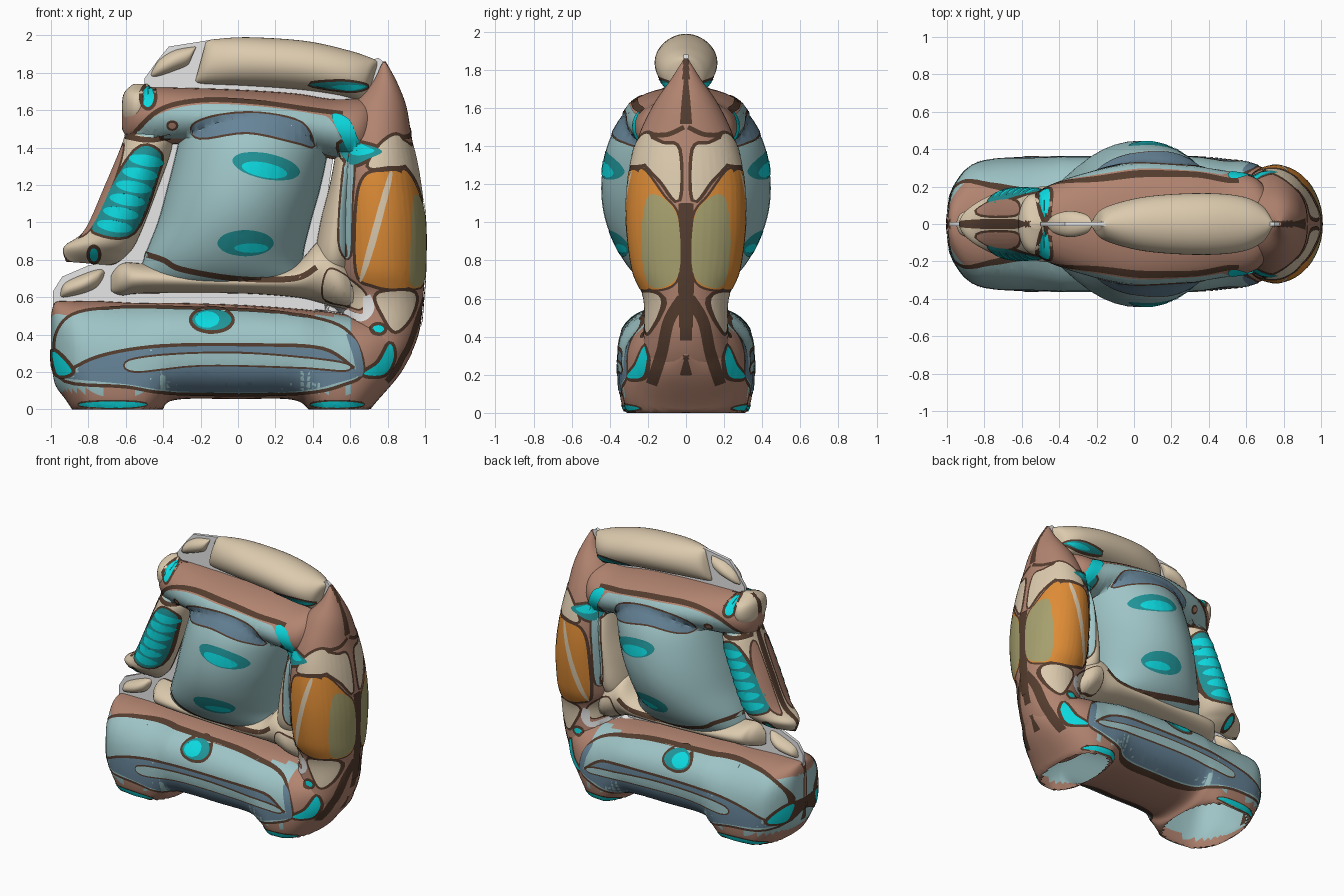
import bpy, bmesh, math
from mathutils import Vector
from mathutils.bvhtree import BVHTree

if "Cube" in bpy.data.objects:
    bpy.data.objects.remove(bpy.data.objects["Cube"])


def material(name, *rgb):
    linear = [((c / 255 + 0.055) / 1.055) ** 2.4 for c in rgb] + [1]
    mat = bpy.data.materials.new(name)
    mat.use_nodes = True
    mat.diffuse_color = linear
    mat.node_tree.nodes["Principled BSDF"].inputs["Base Color"].default_value = linear
    return mat


brown = material("clay brown", 178, 132, 112)
dark = material("dark brown", 84, 60, 46)
blue = material("pale blue", 158, 196, 198)
slate = material("slate blue", 102, 132, 152)
cyan = material("cyan", 12, 218, 224)
teal = material("teal", 32, 148, 152)
beige = material("beige", 220, 202, 174)
orange = material("orange", 222, 140, 54)
olive = material("olive", 166, 160, 110)
white = material("white", 255, 255, 255)
made, bodies = [], []


def spline(keys, steps, closed=False):
    """Catmull-Rom curve through tuples of any length."""
    n, out = len(keys), []
    pick = (lambda i: keys[i % n]) if closed else (lambda i: keys[min(max(i, 0), n - 1)])
    for i in range(n if closed else n - 1):
        quad = [pick(i + k) for k in (-1, 0, 1, 2)]
        for s in range(steps):
            t = s / steps
            out.append([b + t * ((c - a) + t * ((2 * a - 5 * b + 4 * c - d) + t * (3 * b - a - 3 * c + d))) / 2
                        for a, b, c, d in zip(*quad)])
    return out if closed else out + [list(keys[-1])]


def finish(bm, name, mats):
    mesh = bpy.data.meshes.new(name)
    bm.to_mesh(mesh)
    bm.free()
    for mat in mats:
        mesh.materials.append(mat)
    obj = bpy.data.objects.new(name, mesh)
    bpy.context.collection.objects.link(obj)
    made.append(obj)
    return obj


def tube(name, mat, stations, power=2.0, seam=None, second=None, rule=lambda p: False):
    """Loft rounded sections, open where they reach the floor.
    A station is two xz end points and a half depth; rule picks the faces of the second colour."""
    bm, sides, rings = bmesh.new(), 44, []
    for x1, z1, x2, z2, depth in spline(stations, 8):
        ring = []
        for k in range(sides):
            a = math.tau * k / sides
            c, s = [math.copysign(abs(f(a)) ** (2 / power), f(a)) for f in (math.cos, math.sin)]
            u = (1 + c) / 2
            ring.append(bm.verts.new((x1 + (x2 - x1) * u, max(depth, 0.004) * s,
                                      max(0, z1 + (z2 - z1) * u))))
        rings.append(ring)
    for r, q in zip(rings, rings[1:]):
        for k in range(sides):
            j = (k + 1) % sides
            face = bm.faces.new((r[k], r[j], q[j], q[k]))
            middle = face.calc_center_median()
            if seam and abs(middle.y) < 0.016 and middle.z > 0.1:
                face.material_index = 1
            elif rule(middle):
                face.material_index = 2
    for r in (rings[0], rings[-1]):
        bm.faces.new(r)
    bmesh.ops.recalc_face_normals(bm, faces=bm.faces)
    ground = [f for f in bm.faces if all(v.co.z < 0.0001 for v in f.verts)]
    bmesh.ops.delete(bm, geom=ground, context="FACES")
    bodies.append(finish(bm, name, [mat, seam or mat, second or mat]))


def along_x(rows):
    return [(x, lo, x, hi, d) for x, lo, hi, d in rows]


def along_z(rows):
    return [(lo, z, hi, z, d) for z, lo, hi, d in rows]


# ---- Main volumes; the base dips to the floor at its two hollow feet ----
tube("base", brown, along_x([(-1, .28, .5, .01), (-.98, .14, .57, .15), (-.92, .05, .58, .26), (-.85, -.05, .58, .32),
     (-.74, -.16, .58, .345), (-.55, -.16, .57, .355), (-.42, -.03, .57, .355), (-.34, .05, .57, .355),
     (0, .055, .56, .355), (.3, .05, .54, .355), (.4, -.03, .53, .35), (.5, -.14, .52, .34), (.62, -.1, .5, .325),
     (.74, .04, .48, .27), (.86, .18, .45, .17), (.93, .3, .42, .02)]), power=2.5, seam=dark, second=blue,
     rule=lambda p: .1 < p.z < .5 and p.x < .6)
tube("back_column", brown, along_z([(.12, .52, .78, .2), (.16, .52, .82, .23), (.27, .52, .91, .24),
     (.42, .55, .97, .22), (.6, .56, .99, .22), (.75, .53, 1, .28), (1, .52, 1, .31), (1.25, .52, .97, .3),
     (1.45, .55, .93, .25), (1.62, .61, .9, .17), (1.75, .72, .85, .08), (1.86, .77, .79, .01)]), seam=dark)
tube("column_edge", beige, along_z([(.66, .42, .6, .1), (.8, .41, .62, .21), (1, .44, .62, .23), (1.2, .49, .62, .23),
     (1.36, .52, .64, .2)]))
tube("body", blue, along_z([(.64, -.5, .38, .12), (.7, -.53, .37, .24), (.82, -.5, .35, .34), (1, -.43, .39, .42),
     (1.18, -.38, .44, .445), (1.38, -.33, .48, .42), (1.52, -.3, .48, .355), (1.6, -.27, .44, .28),
     (1.64, -.2, .36, .18)]))
tube("top_arch", brown, along_x([(-.62, 1.5, 1.64, .02), (-.58, 1.44, 1.7, .12), (-.48, 1.42, 1.72, .19),
     (-.3, 1.42, 1.72, .26), (0, 1.42, 1.71, .325), (.3, 1.38, 1.69, .31), (.5, 1.34, 1.66, .28),
     (.66, 1.32, 1.66, .24), (.76, 1.4, 1.64, .1)]), seam=dark)
tube("lower_rail", beige, along_x([(-.68, .63, .72, .02), (-.62, .61, .78, .13), (-.5, .62, .78, .2),
     (0, .62, .74, .22), (.3, .6, .78, .22), (.44, .57, .9, .22), (.56, .53, .82, .21), (.7, .5, .64, .06)]), seam=dark)
tube("side_grille", beige, [(-.6, 1.5, -.4, 1.52, .1), (-.62, 1.42, -.35, 1.42, .17), (-.71, 1.2, -.44, 1.15, .19),
     (-.82, .96, -.54, .9, .18), (-.93, .87, -.6, .82, .12), (-.92, .79, -.66, .77, .02)], seam=dark)
tube("upper_knob", beige, along_z([(1.5, -.6, -.46, .1), (1.6, -.62, -.45, .16), (1.69, -.61, -.46, .14),
     (1.74, -.56, -.48, .02)]), seam=dark)
tube("handle", beige, [(-.23, 1.75, -.17, 1.97, .03), (-.18, 1.74, -.12, 1.98, .09), (.05, 1.73, .06, 1.99, .145),
     (.33, 1.71, .36, 1.97, .165), (.54, 1.68, .59, 1.92, .15), (.65, 1.65, .71, 1.88, .1),
     (.69, 1.66, .75, 1.86, .02)])
tube("handle_tip", beige, [(-.47, 1.78, -.46, 1.81, .01), (-.43, 1.78, -.42, 1.87, .05), (-.34, 1.81, -.34, 1.92, .07),
     (-.27, 1.84, -.24, 1.94, .05), (-.25, 1.88, -.22, 1.94, .01)])
tube("lower_knob", beige, [(-.95, .6, -.95, .63, .01), (-.92, .6, -.92, .68, .06), (-.83, .62, -.81, .73, .085),
     (-.76, .65, -.74, .75, .06), (-.72, .7, -.71, .74, .01)])


# ---- Thin webs filling the gaps ----
def web(name, outline):
    bm = bmesh.new()
    face = bm.faces.new([bm.verts.new((x, -.012, z)) for x, z in outline])
    more = bmesh.ops.extrude_face_region(bm, geom=[face])["geom"]
    bmesh.ops.translate(bm, vec=(0, .024, 0), verts=[v for v in more if isinstance(v, bmesh.types.BMVert)])
    bmesh.ops.recalc_face_normals(bm, faces=bm.faces)
    finish(bm, name, [white])


web("lower_web", [(-.99, .53), (-.99, .63), (-.94, .71), (-.8, .77), (-.66, .8), (-.36, 1.46), (.52, 1.42), (.42, .75),
                  (.7, .55), (.6, .45)])
web("handle_web", [(-.5, 1.72), (-.5, 1.77), (-.42, 1.88), (-.37, 1.94), (-.15, 1.975), (.5, 1.8), (.75, 1.88),
                   (.79, 1.85), (.7, 1.6)])

# ---- Painted plates laid over the volumes ----
verts, polys = [], []
for obj in bodies:
    start = len(verts)
    verts += [v.co.copy() for v in obj.data.vertices]
    polys += [[start + i for i in p.vertices] for p in obj.data.polygons]
tree = BVHTree.FromPolygons(verts, polys)


def drape(name, mat, outline, lift, side=0):
    """Cut a flat outline into a grid, project it on the volumes and mirror it in y.
    Side 1 projects from +x, side -1 from -x, side 0 from the front."""
    for sign, label in ((-1, "front"), (1, "rear")):
        bm = bmesh.new()
        place = (lambda u, v: (0, sign * u, v)) if side else (lambda u, v: (u, 0, v))
        bm.faces.new([bm.verts.new(place(u, v)) for u, v in outline])
        bmesh.ops.triangulate(bm, faces=bm.faces)
        for axis in ((1, 2) if side else (0, 2)):
            normal = Vector([float(i == axis) for i in range(3)])
            values = [v.co[axis] for v in bm.verts]
            for i in range(math.floor(min(values) / .03), math.ceil(max(values) / .03)):
                bmesh.ops.bisect_plane(bm, geom=bm.verts[:] + bm.edges[:] + bm.faces[:],
                                       plane_co=normal * (i * .03 + .0013), plane_no=normal)
        ray = Vector((-side, 0, 0)) if side else Vector((0, -sign, 0))
        normals, missed = {}, []
        for v in bm.verts:
            hit, nor = tree.ray_cast(v.co - ray * 3, ray, 2.4 if side else 3)[:2]
            if hit is None and side:
                missed.append(v)
                continue
            if hit is None:
                hit, nor = tree.find_nearest(v.co)[:2]
            if nor.dot(ray) > 0:
                nor = -nor
            v.co = hit + nor * lift
            normals[v] = nor
        bmesh.ops.delete(bm, geom=missed, context="VERTS")
        bm.normal_update()
        for f in bm.faces:
            if f.normal.dot(sum((normals[v] for v in f.verts), Vector())) < 0:
                f.normal_flip()
        finish(bm, label + "_" + name, [mat])


def grow(points, amount):
    n = len(points)
    area = sum(p[0] * q[1] - q[0] * p[1] for p, q in zip(points, points[1:] + points[:1]))
    out = []
    for i, p in enumerate(points):
        dx, dz = [points[(i + 1) % n][k] - points[i - 1][k] for k in (0, 1)]
        length = math.copysign(math.hypot(dx, dz) or 1, area)
        out.append((p[0] + dz / length * amount, p[1] - dx / length * amount))
    return out


def patch(name, mat, keys, border=.018, level=1, side=0):
    outline = spline(keys, 5, closed=True)
    if border:
        drape(name + "_outline", dark, grow(outline, border), .0025 * level, side)
    drape(name, mat, outline, .0025 * (level + (1 if border else 0)), side)


def oval(x, z, rx, rz, tilt=0.0):
    return [(x + rx * math.cos(a), z + rz * math.sin(a) + tilt * math.cos(a))
            for a in (math.tau * k / 8 for k in range(8))]


def stroke(name, mat, keys, width, level=1, side=0):
    path = spline(keys, 6)
    left, right = [], []
    for i, p in enumerate(path):
        a, b = path[max(i - 1, 0)], path[min(i + 1, len(path) - 1)]
        d = (Vector(b) - Vector(a)).normalized() * width / 2
        left.append((p[0] - d.y, p[1] + d.x))
        right.append((p[0] + d.y, p[1] - d.x))
    drape(name, mat, left + right[::-1], .0025 * level, side)


# Base panels
patch("base_panel", blue, [(-.97, .3), (-.95, .43), (-.85, .51), (-.6, .535), (-.2, .53), (.2, .51), (.5, .455),
      (.62, .36), (.66, .2), (.56, .14), (.38, .1), (0, .09), (-.4, .1), (-.6, .13), (-.92, .16)])
patch("base_skirt", slate, [(-.93, .18), (-.74, .28), (-.4, .335), (.1, .34), (.45, .32), (.62, .22), (.64, .18),
      (.54, .145), (.36, .105), (0, .095), (-.38, .105), (-.6, .135), (-.9, .165)], level=2.2, border=0)
stroke("skirt_line", dark, [(-.93, .19), (-.74, .285), (-.4, .34), (.1, .345), (.45, .325), (.62, .22)], .018, level=2.8)
patch("skirt_end", slate, [(.58, .4), (.64, .35), (.67, .21), (.64, .18), (.61, .3)], border=0, level=2.4)
patch("skirt_bar", blue, [(-.58, .26), (-.3, .295), (.1, .295), (.54, .25), (.57, .21), (.3, .23), (-.2, .24),
      (-.55, .205)], border=.01, level=2.5)
patch("base_badge", teal, oval(-.14, .475, .105, .055), level=2.4)
patch("badge_glint", cyan, oval(-.165, .475, .065, .042), border=0, level=3.8)
patch("base_corner_light", cyan, [(-.985, .31), (-.92, .26), (-.885, .2), (-.96, .19)], level=2.5)
patch("base_end_light", cyan, [(.67, .19), (.75, .25), (.81, .35), (.83, .28), (.78, .19)])
patch("corner_light", cyan, oval(.75, .43, .03, .02))
for x, r in ((-.67, .18), (.53, .14)):
    patch("foot_light", cyan, oval(x, .028, r, .016), border=.008)

# Body and arch panels
patch("arch_panel", blue, [(-.54, 1.47), (-.42, 1.58), (-.2, 1.63), (.1, 1.62), (.4, 1.58), (.5, 1.54), (.58, 1.36),
      (.48, 1.36), (.3, 1.42), (0, 1.46), (-.28, 1.45)], border=0)
stroke("arch_line", dark, [(-.57, 1.46), (-.42, 1.6), (-.2, 1.65), (.1, 1.64), (.4, 1.6), (.56, 1.58)], .025, level=1.5)
patch("arch_inset", slate, [(-.24, 1.52), (-.1, 1.57), (.12, 1.58), (.34, 1.53), (.4, 1.41), (.3, 1.43), (.05, 1.48),
      (-.2, 1.45)], border=.01, level=2)
patch("upper_marker", teal, oval(.15, 1.3, .18, .07, -.03), border=0)
patch("upper_marker_glint", cyan, oval(.14, 1.28, .12, .04, -.02), border=0, level=2)
patch("lower_marker", teal, oval(.04, .89, .15, .07), border=0)
patch("lower_marker_glint", cyan, oval(.07, .865, .09, .025), border=0, level=2)
patch("arch_pin", brown, oval(-.35, 1.52, .02, .015), border=.012, level=2)
stroke("body_sill", dark, [(-.53, .84), (-.4, .8), (-.3, .75), (0, .7), (.3, .7), (.42, .76)], .03)
patch("arch_light_shade", teal, [(.54, 1.42), (.66, 1.42), (.77, 1.38), (.7, 1.34), (.6, 1.31)], level=1.5)
patch("arch_light", cyan, [(.5, 1.57), (.59, 1.55), (.65, 1.43), (.73, 1.38), (.62, 1.36), (.55, 1.46)], border=0,
      level=3.2)
patch("knob_light", cyan, oval(-.48, 1.67, .032, .055))
patch("handle_light", teal, [(.38, 1.74), (.56, 1.755), (.69, 1.73), (.6, 1.705)], border=.012)
patch("handle_glint", cyan, [(.5, 1.73), (.58, 1.74), (.68, 1.73), (.6, 1.71)], border=0, level=3)

# Grille slats and outer face
patch("grille_panel", teal, [(-.55, 1.38), (-.42, 1.37), (-.44, 1.24), (-.56, .95), (-.74, .94), (-.76, 1.02)],
      border=.015)
for i in range(6):
    patch("grille_slat", cyan, oval(-.49 - .034 * i, 1.33 - .07 * i, .09, .031, -.012), border=0, level=3)
patch("grille_light", cyan, oval(-.77, .83, .022, .035))
stroke("grille_top_line", dark, [(-.6, 1.46), (-.48, 1.44), (-.36, 1.46)], .03)
patch("grille_back", brown, [(.05, .96), (.05, 1.38), (.1, 1.37), (.13, 1.2), (.11, .97)], border=.012, side=-1)

# Column panels
patch("rail_end", beige, [(.46, .6), (.48, .74), (.56, .72), (.68, .62), (.66, .54), (.58, .56)], border=.01)
stroke("rail_end_gap", white, [(.4, .55), (.55, .53), (.66, .49), (.71, .54), (.69, .61)], .04, level=2.5)
patch("column_strip", blue, [(.54, .9), (.57, 1.3), (.62, 1.32), (.61, 1.1), (.6, .82)], border=.01)
patch("column_cuff", beige, [(.74, .6), (.8, .63), (.94, .62), (.92, .5), (.84, .42), (.78, .5)])
patch("column_shoulder", beige, [(.7, 1.3), (.77, 1.42), (.86, 1.46), (.9, 1.32), (.8, 1.3)])
patch("column_collar", beige, [(.04, 1.12), (.04, 1.38), (.12, 1.41), (.21, 1.44), (.23, 1.34), (.13, 1.22)], side=1)
patch("column_panel", orange, [(.64, .74), (.64, 1.08), (.68, 1.24), (.78, 1.27), (.88, 1.25), (.93, 1.05), (.93, .7),
      (.85, .65), (.72, .67)], level=1.2)
patch("column_flank", orange, [(.04, .72), (.04, 1.02), (.12, 1.14), (.23, 1.28), (.26, 1.15), (.27, .9), (.22, .69),
      (.14, .65)], border=.012, level=1.4, side=1)
patch("column_stripe", beige, [(.79, 1.22), (.82, 1.23), (.74, .9), (.68, .72), (.66, .73)], border=0, level=3)
patch("column_end", olive, [(.035, .74), (.04, 1.01), (.11, 1.12), (.2, 1.13), (.23, .9), (.2, .69), (.12, .66)],
      border=0, level=3, side=1)
stroke("column_groove", dark, [(.015, .45), (.02, .7), (.015, .95), (.02, 1.1)], .04, level=2.8, side=1)
stroke("lower_groove", dark, [(.02, .6), (.09, .48), (.13, .3), (.18, .15)], .06, side=1)
stroke("collar_line", dark, [(.01, 1.5), (.1, 1.46), (.22, 1.46)], .025, level=1.5, side=1)

bpy.ops.object.select_all(action="DESELECT")
for obj in made:
    obj.select_set(True)
bpy.context.view_layer.objects.active = made[0]
bpy.ops.object.shade_smooth_by_angle(angle=math.radians(40))
